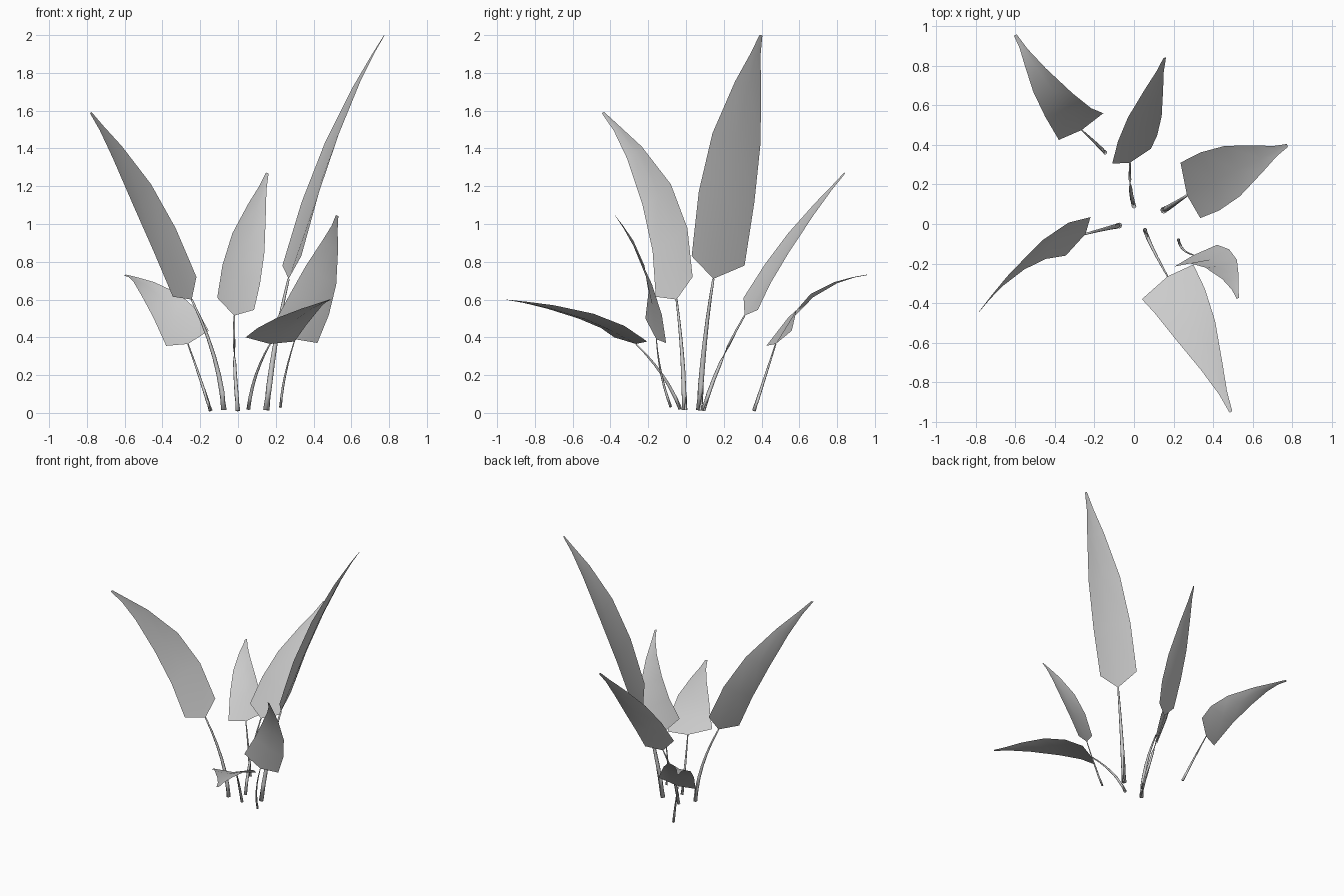
import bpy, bmesh
from mathutils import Vector as V

if "Cube" in bpy.data.objects:
    bpy.data.objects.remove(bpy.data.objects["Cube"])


def through(a, b, c, t):
    """Smooth curve passing through a, b (halfway) and c."""
    return a * (2*t - 1) * (t - 1) + b * 4*t * (1 - t) + c * t * (2*t - 1)


def finish(bm, name):
    bmesh.ops.recalc_face_normals(bm, faces=bm.faces)
    for f in bm.faces:
        f.smooth = True
    me = bpy.data.meshes.new(name)
    bm.to_mesh(me)
    bm.free()
    bpy.context.collection.objects.link(bpy.data.objects.new(name, me))


# Tapered, curved stalk with capped ends
def stem(name, a, b, c, radius):
    bm = bmesh.new()
    n = 7
    for i in range(n):
        t = i / (n - 1)
        p = through(a, b, c, t)
        d = through(a, b, c, t + .01) - through(a, b, c, t - .01)
        ret = bmesh.ops.create_circle(bm, segments=8, radius=radius * (1 - .65*t),
                                      cap_ends=i in (0, n - 1))
        q = d.to_track_quat('Z', 'Y') if abs(d.z) < .01 else V((0, 0, 1)).rotation_difference(d)
        for v in ret['verts']:
            v.co = q @ v.co + p
    bm.verts.ensure_lookup_table()
    for i in range(n - 1):
        for k in range(8):
            m = (k + 1) % 8
            bm.faces.new([bm.verts[j] for j in (i*8 + k, i*8 + m, i*8 + 8 + m, i*8 + 8 + k)])
    finish(bm, name)


# Pointed blade between two curved edges, with a sunken midrib
def blade(name, joint, l0, l1, r0, r1, tip):
    rows = ((0, 1), (.25, 1), (.5, 1), (.75, .85), (.9, .65), (1, 1))
    bm = bmesh.new()
    axis = tip - (l0 + r0) / 2
    up = (r0 - l0).cross(axis).normalized()
    if up.z < 0:
        up = -up
    w = (r0 - l0).normalized() * .008
    prev = None
    for t, pinch in rows:
        l = through(l0, l1, tip - w, t)
        r = through(r0, r1, tip + w, t)
        mid = (l + r) / 2
        half = (r - l) / 2 * pinch
        rib = joint if t == 0 else mid - up * half.length * .15
        row = [bm.verts.new(p) for p in (mid - half, rib, mid + half)]
        if prev:
            for k in (0, 1):
                bm.faces.new((prev[k], prev[k + 1], row[k + 1], row[k]))
        prev = row
    finish(bm, name)


def leaf(name, radius, base, bend, joint, *edges):
    base, bend, joint = V(base), V(bend), V(joint)
    stem(name + "_stem", base, bend, joint, radius)
    blade(name + "_blade", joint, *[V(e) for e in edges])


# name, stem radius; stem base, bend, joint; left edge (2), right edge (2), tip
leaf("tall_leaf", .017, (.15, .07, .015), (.20, .1, .38), (.268, .145, .71),
     (.235, .31, .78), (.46, .395, 1.43), (.335, .03, .83), (.535, .14, 1.48), (.775, .397, 2.0))
leaf("left_leaf", .015, (-.075, -.008, .015), (-.127, -.02, .3), (-.245, -.05, .60),
     (-.345, -.16, .615), (-.555, -.23, 1.1), (-.22, .035, .72), (-.46, -.08, 1.21), (-.78, -.44, 1.59))
leaf("back_leaf", .012, (0, .09, .012), (-.018, .185, .27), (-.02, .31, .515),
     (-.11, .305, .61), (-.03, .54, .95), (.085, .38, .545), (.14, .545, .85), (.155, .84, 1.27))
leaf("right_leaf", .008, (.225, -.08, .03), (.25, -.13, .2), (.302, -.157, .39),
     (.205, -.215, .50), (.36, -.22, .78), (.42, -.105, .37), (.52, -.18, .68), (.525, -.375, 1.045))
leaf("front_low_leaf", .011, (.055, -.03, .02), (.095, -.125, .2), (.17, -.265, .365),
     (.04, -.38, .40), (.20, -.57, .50), (.30, -.205, .378), (.41, -.49, .525), (.49, -.95, .60))
leaf("back_low_leaf", .01, (-.145, .36, .012), (-.2, .415, .18), (-.265, .475, .365),
     (-.38, .425, .355), (-.51, .67, .62), (-.155, .56, .435), (-.31, .66, .63), (-.60, .955, .73))
